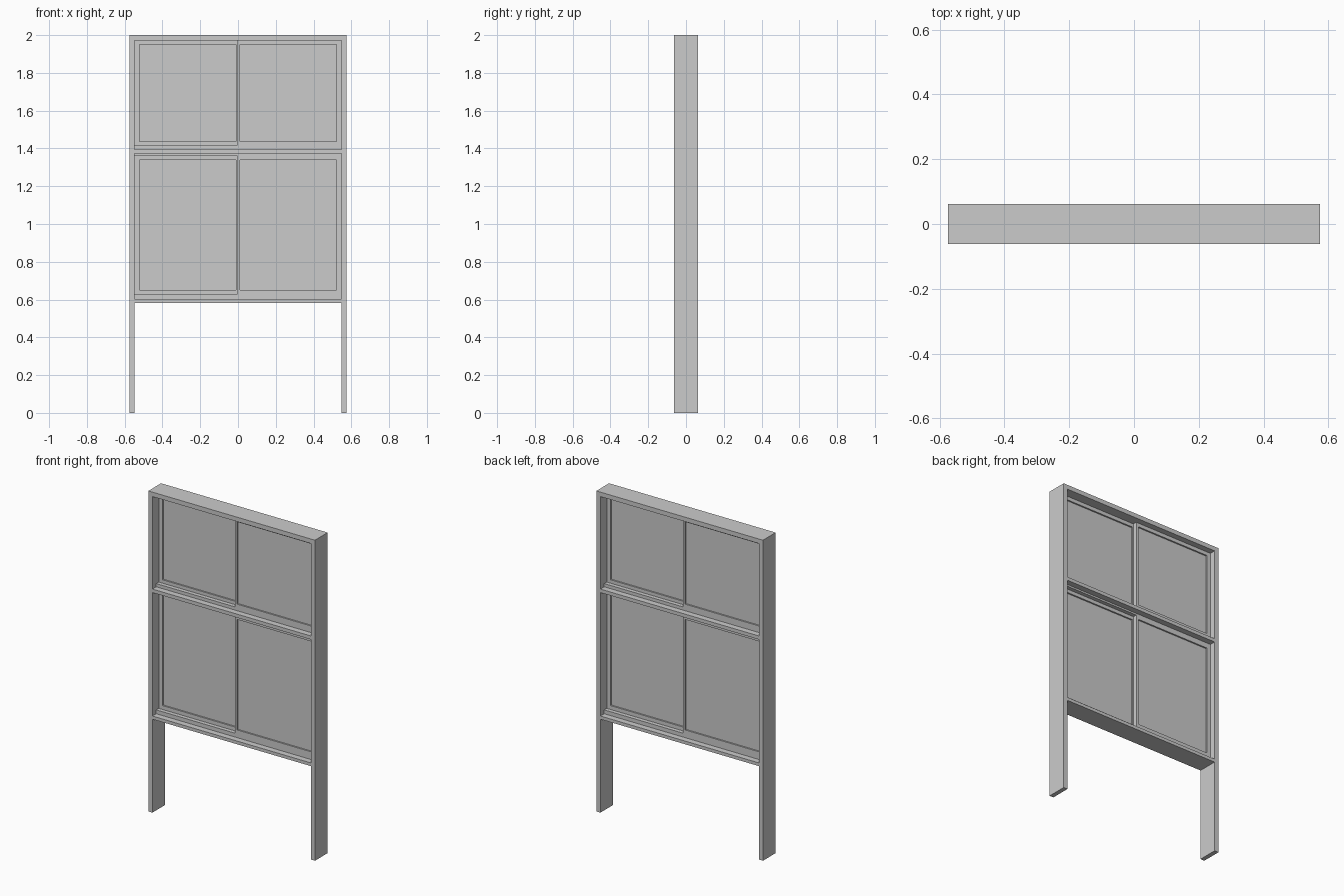
import bpy, bmesh
from mathutils import Matrix, Vector

if "Cube" in bpy.data.objects:
    bpy.data.objects.remove(bpy.data.objects["Cube"])

HALF_W, HALF_D, INNER = 0.575, 0.0625, 0.547


def make_object(name, boxes):
    """One mesh object from a list of (x0, x1, y0, y1, z0, z1) boxes."""
    bm = bmesh.new()
    for x0, x1, y0, y1, z0, z1 in boxes:
        centre = Vector((x0 + x1, y0 + y1, z0 + z1)) / 2
        size = Matrix.Diagonal((x1 - x0, y1 - y0, z1 - z0, 1))
        bmesh.ops.create_cube(bm, size=1, matrix=Matrix.Translation(centre) @ size)
    mesh = bpy.data.meshes.new(name)
    bm.to_mesh(mesh)
    bm.free()
    obj = bpy.data.objects.new(name, mesh)
    bpy.context.collection.objects.link(obj)
    return obj


def ring_object(name, outer, inner, y0, y1):
    """Flat rectangular frame: outer and inner are (x0, x1, z0, z1)."""
    bm = bmesh.new()

    def loop(rect, y):
        a, b, c, d = rect
        return [bm.verts.new((x, y, z)) for x, z in ((a, c), (b, c), (b, d), (a, d))]

    loops = [loop(outer, y0), loop(inner, y0), loop(inner, y1), loop(outer, y1)]
    for k in range(4):
        p, q = loops[k], loops[(k + 1) % 4]
        for i in range(4):
            j = (i + 1) % 4
            bm.faces.new((p[i], p[j], q[j], q[i]))
    bmesh.ops.recalc_face_normals(bm, faces=bm.faces)
    mesh = bpy.data.meshes.new(name)
    bm.to_mesh(mesh)
    bm.free()
    obj = bpy.data.objects.new(name, mesh)
    bpy.context.collection.objects.link(obj)


# Side posts running down to the floor, and the head between them
for side, x0 in (("left", -HALF_W), ("right", INNER)):
    make_object(side + "_post", [(x0, x0 + HALF_W - INNER, -HALF_D, HALF_D, 0, 2)])
make_object("head_rail", [(-INNER, INNER, -HALF_D, HALF_D, 1.972, 2)])

# Full-depth rails with the narrower sliding tracks above and below
TRACK = 0.025
make_object("middle_rail", [(-INNER, INNER, -HALF_D, HALF_D, 1.373, 1.395)])
make_object("sill", [(-INNER, INNER, -HALF_D, HALF_D, 0.583, 0.603)])
for name, z0, z1 in (("upper_bottom_track", 1.395, 1.415),
                     ("lower_top_track", 1.362, 1.373),
                     ("lower_bottom_track", 0.603, 0.627)):
    make_object(name, [(-INNER, INNER, -TRACK, TRACK, z0, z1)])

# Two sliding sashes per opening: right one in front, left one behind
for level, z0, z1, g0, g1 in (("upper", 1.415, 1.972, 1.436, 1.949),
                              ("lower", 0.627, 1.362, 0.651, 1.340)):
    for side, outer_x, glass_x, y in (
            ("left", (-INNER, 0.004), (-0.522, -0.011), 0.0),
            ("right", (-0.004, INNER), (0.011, 0.522), -TRACK)):
        ring_object(f"{level}_{side}_sash", (*outer_x, z0, z1),
                    (*glass_x, g0, g1), y, y + TRACK)
        mid = y + TRACK / 2
        make_object(f"{level}_{side}_pane", [(*glass_x, mid - 0.003, mid + 0.003, g0, g1)])
